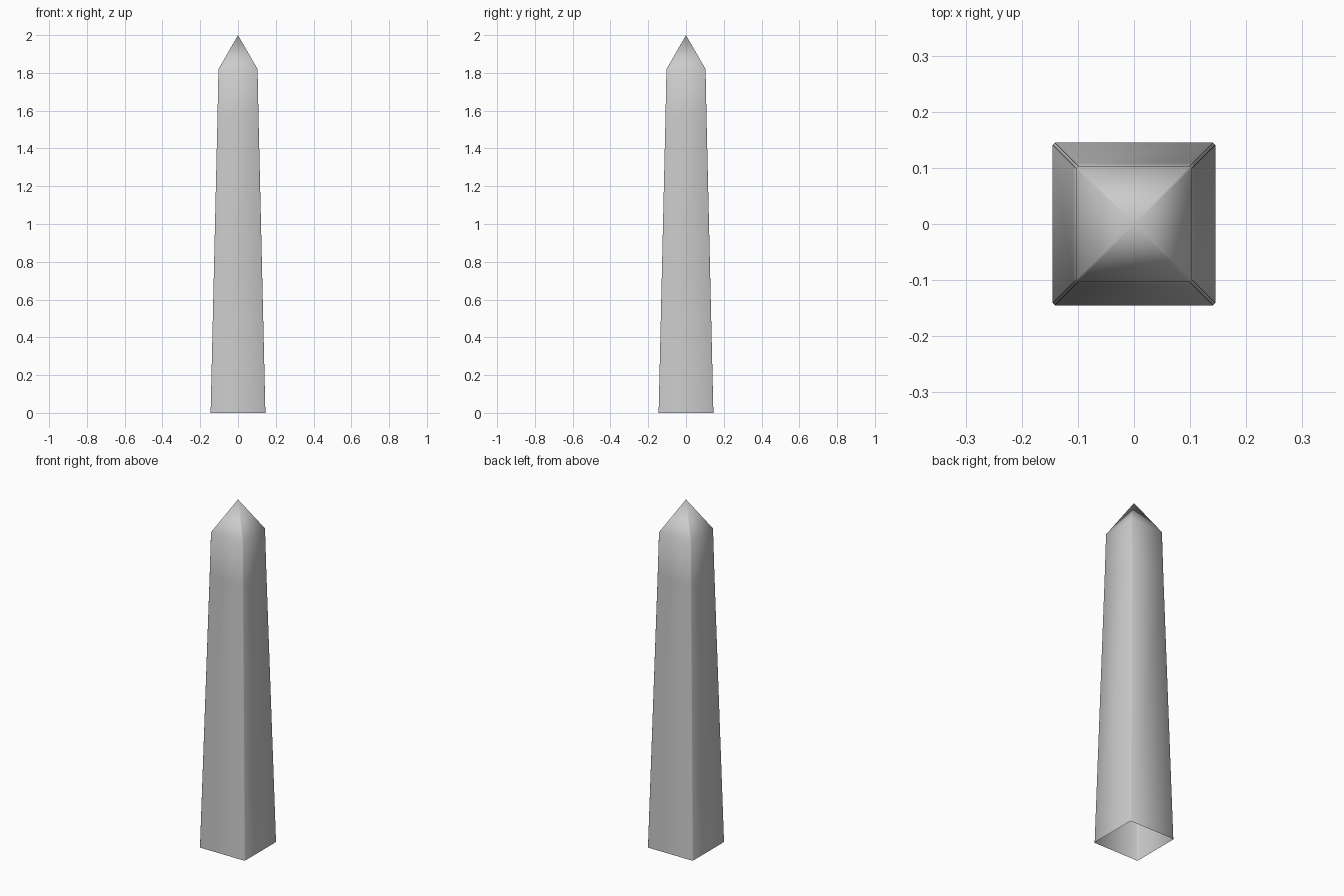
import bpy, bmesh

if "Cube" in bpy.data.objects:
    bpy.data.objects.remove(bpy.data.objects["Cube"])

# Ring profile of the tapering shaft: height, half width
PROFILE = [(0.0, 0.145), (1.57, 0.1085), (1.82, 0.1035)]
CHAMFER = 0.004


def ring(bm, z, h):
    """Square ring with narrowly chamfered corners."""
    c = h - CHAMFER
    pts = [(c, -h), (h, -c), (h, c), (c, h), (-c, h), (-h, c), (-h, -c), (-c, -h)]
    return [bm.verts.new((x, y, z)) for x, y in pts]


bm = bmesh.new()
rings = [ring(bm, z, h) for z, h in PROFILE]

# Shaft walls, open underneath
for low, high in zip(rings, rings[1:]):
    for i in range(8):
        j = (i + 1) % 8
        bm.faces.new((low[i], low[j], high[j], high[i]))

# Pyramid tip
apex = bm.verts.new((0, 0, 2.0))
top = rings[-1]
for i in range(8):
    bm.faces.new((top[i], top[(i + 1) % 8], apex))

# Soft shading over the whole stone
for f in bm.faces:
    f.smooth = True

mesh = bpy.data.meshes.new("obelisk")
bm.to_mesh(mesh)
bm.free()
bpy.context.collection.objects.link(bpy.data.objects.new("obelisk", mesh))
